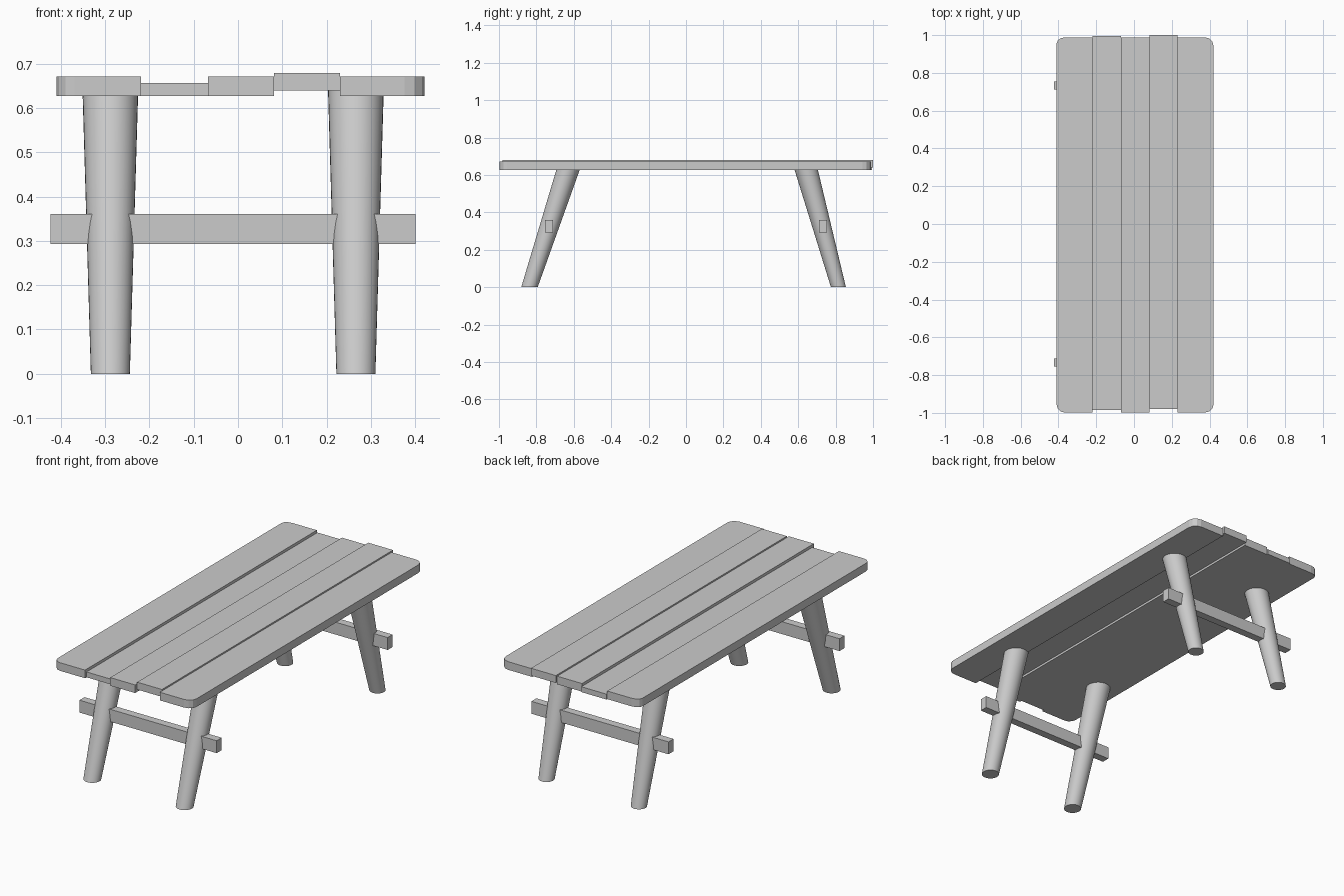
import bpy, bmesh
from math import cos, sin, pi
from mathutils import Vector

if "Cube" in bpy.data.objects:
    bpy.data.objects.remove(bpy.data.objects["Cube"])


def make_object(name, bm):
    bmesh.ops.recalc_face_normals(bm, faces=bm.faces)
    mesh = bpy.data.meshes.new(name)
    bm.to_mesh(mesh)
    bm.free()
    ob = bpy.data.objects.new(name, mesh)
    bpy.context.collection.objects.link(ob)
    return ob


def slab(name, outline, z0, z1):
    """Extrude a flat outline from z0 up to z1."""
    bm = bmesh.new()
    face = bm.faces.new([bm.verts.new((x, y, z0)) for x, y in outline])
    ext = bmesh.ops.extrude_face_region(bm, geom=[face])
    top = [v for v in ext["geom"] if isinstance(v, bmesh.types.BMVert)]
    bmesh.ops.translate(bm, vec=(0, 0, z1 - z0), verts=top)
    return make_object(name, bm)


def rect(x0, x1, y0, y1):
    return [(x0, y0), (x1, y0), (x1, y1), (x0, y1)]


def corner(cx, cy, rx, ry, start, steps=3):
    """Quarter-ellipse corner points, counter-clockwise."""
    return [(cx + rx * cos(start + i * pi / 2 / steps),
             cy + ry * sin(start + i * pi / 2 / steps)) for i in range(steps + 1)]


def leg(name, x, y_foot, y_top, r_foot, r_top, z_top, sides=32):
    """Splayed, tapered leg with level ends."""
    bm = bmesh.new()
    rings = []
    for y, z, r in ((y_foot, 0, r_foot), (y_top, z_top, r_top)):
        rings.append([bm.verts.new((x + r * cos(2 * pi * i / sides),
                                    y + r * sin(2 * pi * i / sides), z))
                      for i in range(sides)])
    a, b = rings
    for i in range(sides):
        j = (i + 1) % sides
        bm.faces.new((a[i], a[j], b[j], b[i])).smooth = True
    bm.faces.new(a)
    bm.faces.new(b)
    return make_object(name, bm)


# Outer planks with rounded outer corners
Y0, Y1 = -0.998, 0.988
left = [(-0.219, Y0), (-0.219, Y1)]
left += corner(-0.364, Y1 - 0.03, 0.045, 0.03, pi / 2)
left += corner(-0.369, Y0 + 0.04, 0.04, 0.04, pi)
slab("left_plank", left, 0.627, 0.671)

right = [(0.230, Y1), (0.230, Y0)]
right += corner(0.376, Y0 + 0.042, 0.045, 0.042, -pi / 2)
right += corner(0.376, Y1 - 0.045, 0.045, 0.045, 0)
slab("right_plank", right, 0.627, 0.671)

# Inner planks, slightly uneven in height and length
slab("inner_left_plank", rect(-0.219, -0.068, -0.985, 0.994), 0.627, 0.656)
slab("middle_plank", rect(-0.068, 0.081, Y0, Y1), 0.627, 0.671)
slab("inner_right_plank", rect(0.081, 0.230, -0.98, 1.0), 0.639, 0.679)

# Legs and the cross bars that pass through them
Z_TOP = 0.645
for end, y_foot, y_top, r_foot in (("front", -0.837, -0.625, 0.044),
                                   ("back", 0.815, 0.638, 0.040)):
    for side, x in (("left", -0.288), ("right", 0.266)):
        leg(f"{end}_{side}_leg", x, y_foot, y_top, r_foot, 0.063, Z_TOP)
    s = -1 if end == "front" else 1
    slab(f"{end}_cross_bar",
         rect(-0.423, 0.40, min(s * 0.711, s * 0.754), max(s * 0.711, s * 0.754)),
         0.293, 0.360)
